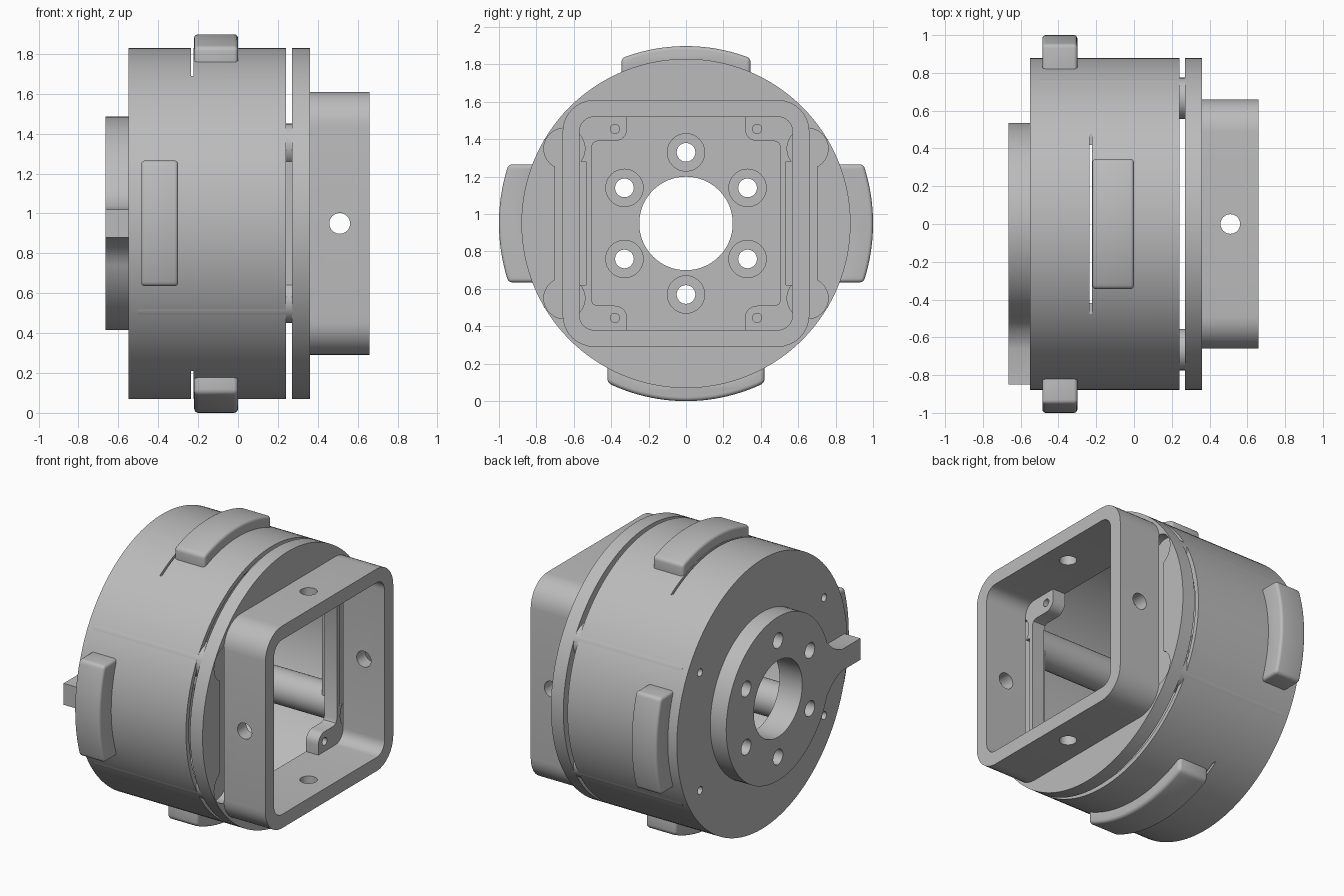
import bpy, bmesh
from math import sin, cos, pi, asin, sqrt, radians
from mathutils import Matrix

if "Cube" in bpy.data.objects:
    bpy.data.objects.remove(bpy.data.objects["Cube"])

CZ = 0.95  # height of the main axis, which runs along x

grey = bpy.data.materials.new("plain grey")
grey.use_nodes = True
grey.diffuse_color = (0.5, 0.5, 0.5, 1)
grey.node_tree.nodes["Principled BSDF"].inputs["Base Color"].default_value = (0.5, 0.5, 0.5, 1)


def prism(name, pts, x0, x1, matrix=None):
    """Extrude a (y, z) outline, given about the main axis, from x0 to x1."""
    bm = bmesh.new()
    face = bm.faces.new([bm.verts.new((x0, y, z + CZ)) for y, z in pts])
    new = bmesh.ops.extrude_face_region(bm, geom=[face])["geom"]
    bmesh.ops.translate(bm, vec=(x1 - x0, 0, 0),
                        verts=[v for v in new if isinstance(v, bmesh.types.BMVert)])
    if matrix:
        bm.transform(matrix)
    bmesh.ops.recalc_face_normals(bm, faces=bm.faces)
    me = bpy.data.meshes.new(name)
    bm.to_mesh(me)
    bm.free()
    me.materials.append(grey)
    ob = bpy.data.objects.new(name, me)
    bpy.context.collection.objects.link(ob)
    return ob


def circle(r, y=0, z=0, n=32):
    return [(y + r * cos(2 * pi * i / n), z + r * sin(2 * pi * i / n)) for i in range(n)]


def box(y0, y1, z0, z1):
    return [(y0, z0), (y1, z0), (y1, z1), (y0, z1)]


def rounded(h, r, n=8):
    pts = []
    for k, (sy, sz) in enumerate([(1, 1), (-1, 1), (-1, -1), (1, -1)]):
        for i in range(n + 1):
            a = pi / 2 * (k + i / n)
            pts.append((sy * (h - r) + r * cos(a), sz * (h - r) + r * sin(a)))
    return pts


def bake(ob):
    bpy.context.view_layer.update()
    dg = bpy.context.evaluated_depsgraph_get()
    me = bpy.data.meshes.new_from_object(ob.evaluated_get(dg))
    ob.modifiers.clear()
    ob.data = me


def cut(ob, pts, x0, x1, matrix=None):
    cutter = prism("cutter", pts, x0, x1, matrix)
    cutter.hide_render = True
    m = ob.modifiers.new("cut", "BOOLEAN")
    m.operation, m.solver, m.object = "DIFFERENCE", "EXACT", cutter
    bake(ob)
    bpy.data.objects.remove(cutter)


corners = [(sy, sz) for sy in (1, -1) for sz in (1, -1)]

# Drum: a thin shell, open towards the square socket
drum = prism("drum_shell", circle(0.88, n=128), -0.55, 0.24)
cut(drum, circle(0.85, n=128), -0.5, 0.4)
for s in (1, -1):
    cut(drum, box(-0.6, 0.6, *sorted((s * 0.74, s))), -0.235, -0.222)

# Hub with a pointer tab on the front side
a0 = asin(0.17 / 0.535)
arc = [pi + a0 + (2 * pi - 2 * a0) * i / 72 for i in range(73)]
flare = [(-0.56, 0.12), (-0.61, 0.087), (-0.66, 0.07), (-0.85, 0.07)]
hub = prism("hub_with_tab", [(0.535 * cos(a), 0.535 * sin(a)) for a in arc]
            + flare + [(y, -z) for y, z in reversed(flare)], -0.665, -0.549)

# Bore, bolt circle and small screw holes
for part in (drum, hub):
    cut(part, circle(0.25, n=64), -0.8, -0.4)
    for i in range(6):
        a = radians(30 + 60 * i)
        cut(part, circle(0.05, 0.38 * cos(a), 0.38 * sin(a)), -0.8, -0.4)
for i in range(6):
    a = radians(30 + 60 * i)
    cut(drum, circle(0.1, 0.38 * cos(a), 0.38 * sin(a)), -0.53, -0.4)
for sy, sz in corners:
    cut(drum, circle(0.025, sy * 0.64, sz * 0.385, 16), -0.8, -0.4)

# Flange: disc with an opening that leaves four screw lugs
flange = prism("flange", circle(0.88, n=128), 0.27, 0.36)
lug = [(0.505, 0.41), (0.496, 0.431), (0.475, 0.44)]
lug += [(0.38 + 0.065 * cos(a), 0.505 + 0.065 * sin(a))
        for a in [-pi / 2 - pi / 2 * i / 6 for i in range(7)]] + [(0.315, 0.57)]
opening = []
for sy, sz in [(1, 1), (-1, 1), (-1, -1), (1, -1)]:
    q = [(sy * y, sz * z) for y, z in lug]
    opening += q if sy * sz > 0 else q[::-1]
cut(flange, opening, 0.2, 0.5)
for sy, sz in corners:
    cut(flange, circle(0.025, sy * 0.38, sz * 0.505, 16), 0.2, 0.5)
    cut(flange, circle(0.11, sy * 0.65, sz * 0.4), 0.3, 0.5)
for s in (1, -1):
    cut(flange, box(*sorted((s * 0.535, s * 0.7)), -0.33, 0.33), 0.3, 0.5)

# Square socket with cross holes in all four walls
socket = prism("square_socket", rounded(0.66, 0.17), 0.36, 0.66)
cut(socket, rounded(0.57, 0.08), 0.2, 0.8)
lift = Matrix.Translation((0.51, 0, CZ))
drop = Matrix.Translation((0, 0, -CZ))
for axis in ("Y", "Z"):
    cut(socket, circle(0.052), -1, 1, lift @ Matrix.Rotation(pi / 2, 4, axis) @ drop)

# Standoffs and side bars joining drum and flange
for sy, sz in corners:
    side = "left" if sy > 0 else "right"
    prism(f"standoff_{side}_{'upper' if sz > 0 else 'lower'}",
          circle(0.11, sy * 0.665, sz * 0.39), -0.505, 0.275)
for s in (1, -1):
    prism("side_bar", box(*sorted((s * 0.58, s * 0.74)), -0.39, 0.39), 0.2, 0.275)


# Raised pads around the drum
def pad(name, radius, half, x0, x1, turn):
    def bow(r, n=24):
        a = asin(half / r)
        return [(r * sin(t), r * cos(t)) for t in [-a + 2 * a * i / n for i in range(n + 1)]]
    spin = (Matrix.Translation((0, 0, CZ)) @ Matrix.Rotation(radians(turn), 4, "X") @ drop)
    ob = prism(name, bow(radius) + bow(0.852)[::-1], x0, x1, spin)
    m = ob.modifiers.new("soft edges", "BEVEL")
    m.width, m.segments, m.limit_method, m.angle_limit = 0.025, 4, "ANGLE", radians(40)
    bake(ob)


pad("top_pad", 0.948, 0.345, -0.22, 0.0, 0)
pad("bottom_pad", 0.95, 0.42, -0.22, 0.0, 180)
pad("front_pad", 1.0, 0.315, -0.485, -0.3, 90)
pad("back_pad", 1.0, 0.315, -0.485, -0.3, -90)

# Smooth curved walls, keep sharp edges
for ob in bpy.context.scene.objects:
    if ob.type == "MESH":
        bpy.ops.object.select_all(action="DESELECT")
        ob.select_set(True)
        bpy.context.view_layer.objects.active = ob
        bpy.ops.object.shade_smooth_by_angle(angle=radians(30))
